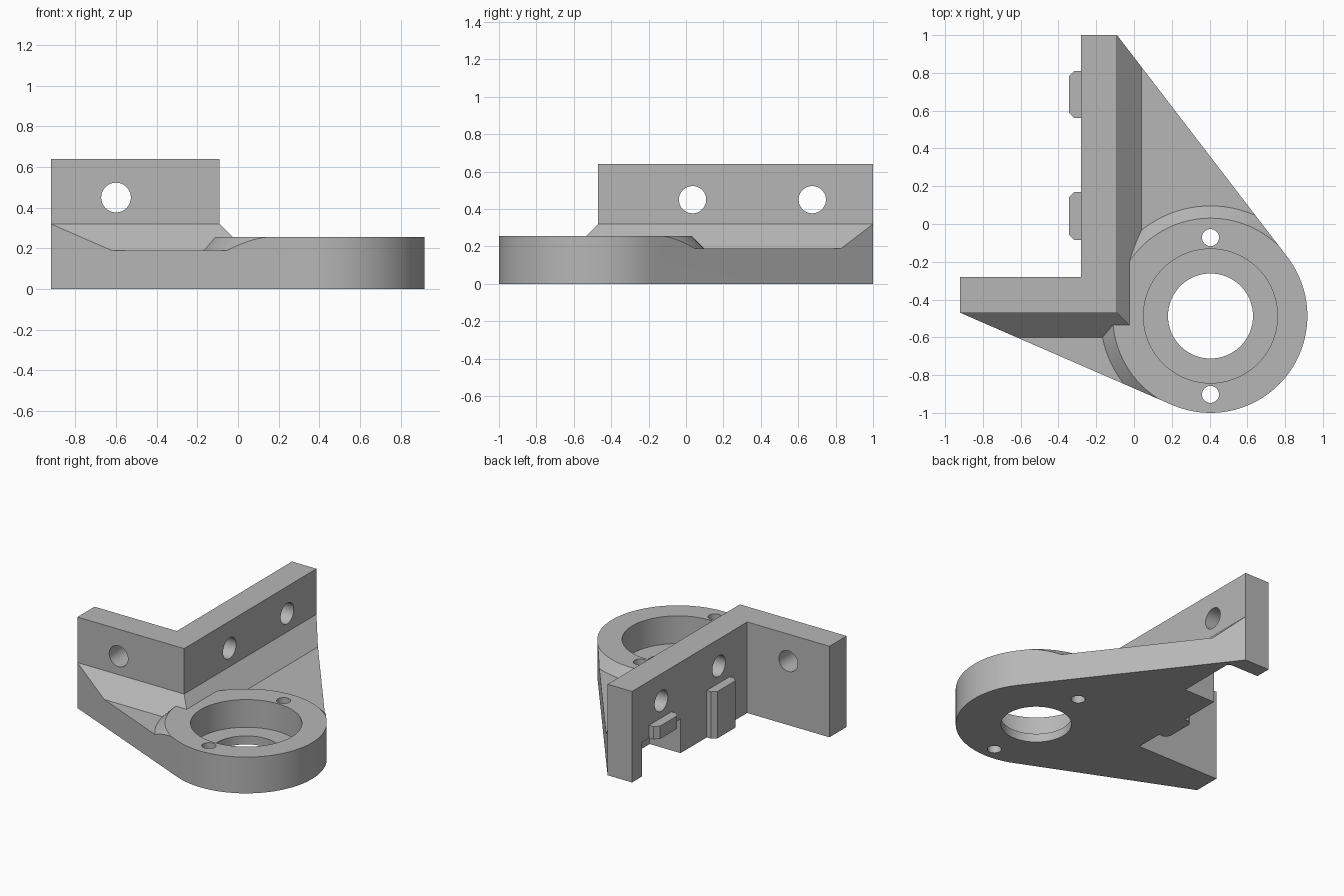
import bpy, bmesh, math
from mathutils import Matrix, Vector

if "Cube" in bpy.data.objects:
    bpy.data.objects.remove(bpy.data.objects["Cube"])

metal = bpy.data.materials.new("plain grey")
metal.use_nodes = True
GREY = (0.47, 0.47, 0.47, 1)
metal.diffuse_color = GREY
metal.node_tree.nodes["Principled BSDF"].inputs["Base Color"].default_value = GREY

BOSS = Vector((0.405, -0.487))
RADIUS = 0.513
BOSS_TOP, PLATE_TOP, WALL_TOP = 0.255, 0.19, 0.64


def finish(bm, name):
    bmesh.ops.recalc_face_normals(bm, faces=bm.faces)
    mesh = bpy.data.meshes.new(name)
    bm.to_mesh(mesh)
    bm.free()
    obj = bpy.data.objects.new(name, mesh)
    bpy.context.collection.objects.link(obj)
    mesh.materials.append(metal)
    return obj


def loft(name, bottom, top, z0, z1):
    """Solid between two matching outlines."""
    bm = bmesh.new()
    low = [bm.verts.new((x, y, z0)) for x, y in bottom]
    high = [bm.verts.new((x, y, z1)) for x, y in top]
    bm.faces.new(low)
    bm.faces.new(high)
    for i in range(len(low)):
        j = (i + 1) % len(low)
        bm.faces.new((low[i], low[j], high[j], high[i]))
    return finish(bm, name)


def rect(x0, x1, y0, y1):
    return [(x0, y0), (x1, y0), (x1, y1), (x0, y1)]


def block(name, outline, z0, z1):
    return loft(name, outline, outline, z0, z1)


def cone(name, centre, r0, r1, depth, axis="Z", segments=96):
    bm = bmesh.new()
    turn = {"Z": Matrix(), "X": Matrix.Rotation(math.pi / 2, 4, "Y"),
            "Y": Matrix.Rotation(math.pi / 2, 4, "X")}[axis]
    bmesh.ops.create_cone(bm, cap_ends=True, segments=segments, radius1=r0, radius2=r1,
                          depth=depth, matrix=Matrix.Translation(centre) @ turn)
    return finish(bm, name)


def combine(target, helper, operation):
    helper.hide_render = True
    mod = target.modifiers.new(helper.name, "BOOLEAN")
    mod.operation = operation
    mod.solver = "EXACT"
    mod.object = helper
    bpy.context.view_layer.objects.active = target
    bpy.ops.object.modifier_apply(modifier=mod.name)
    bpy.data.objects.remove(helper)


def tangent_angle(point, side):
    d = Vector(point) - BOSS
    return math.atan2(d.y, d.x) + side * math.acos(RADIUS / d.length)


# Bracket outline: two arm ends joined to the round boss by tangents
arm_end, back_end = (-0.92, -0.47), (-0.09, 1.0)
start = tangent_angle(arm_end, 1) - 2 * math.pi
stop = tangent_angle(back_end, -1)
STEPS = 48
arc = [(BOSS.x + RADIUS * math.cos(a), BOSS.y + RADIUS * math.sin(a))
       for a in (start + (stop - start) * i / STEPS for i in range(STEPS + 1))]
outline = [arm_end] + arc + [back_end, (-0.28, 1.0), (-0.28, -0.28), (-0.92, -0.28)]


def wall_rect(grow):
    return rect(-1.2, -0.09 + grow, -0.47 - grow, 1.3)


# Plate, upright walls, sloped skirt and boss, trimmed to the outline
body = block("bracket_body", rect(-2, 2, -2, 2), -0.1, PLATE_TOP)
combine(body, block("walls", wall_rect(0), 0.05, WALL_TOP), "UNION")
combine(body, loft("skirt", wall_rect(0.22), wall_rect(-0.08), 0.1, 0.4), "UNION")
combine(body, cone("boss", (*BOSS, BOSS_TOP - 0.1), RADIUS + 0.205, RADIUS + 0.005, 0.2), "UNION")
combine(body, block("trim", outline, 0, 1), "INTERSECT")

# Stepped bore and screw holes in the boss
combine(body, cone("bore", (*BOSS, 0.31), 0.355, 0.355, 0.5), "DIFFERENCE")
combine(body, cone("through_hole", (*BOSS, 0), 0.225, 0.225, 0.5), "DIFFERENCE")
for dy in (-0.415, 0.415):
    combine(body, cone("screw_hole", (BOSS.x, BOSS.y + dy, 0.1), 0.045, 0.045, 1,
                       segments=32), "DIFFERENCE")

# Mounting holes through the walls
combine(body, cone("arm_hole", (-0.6, -0.4, 0.45), 0.073, 0.073, 0.6, "Y", 48), "DIFFERENCE")
for y in (0.035, 0.675):
    combine(body, cone("wall_hole", (-0.2, y, 0.45), 0.073, 0.073, 0.6, "X", 48), "DIFFERENCE")

# Pocket under the long wall
combine(body, block("pocket", rect(-0.5, -0.04, 0.46, 0.89), -0.1, 0.24), "DIFFERENCE")

# Locating tabs with chamfered corners on the inner face
parts = [body]
for name, y0, y1, z0 in (("tall_tab", -0.085, 0.17, 0), ("short_tab", 0.56, 0.81, 0.24)):
    tab = [(-0.275, y0), (-0.275, y1), (-0.315, y1), (-0.345, y1 - 0.03),
           (-0.345, y0 + 0.03), (-0.315, y0)]
    parts.append(block(name, tab, z0, 0.33))

# Smooth the round faces, keeping edges sharp
bpy.context.view_layer.update()
bpy.ops.object.select_all(action="DESELECT")
for obj in parts:
    obj.select_set(True)
bpy.context.view_layer.objects.active = body
bpy.ops.object.shade_smooth_by_angle(angle=math.radians(25))
